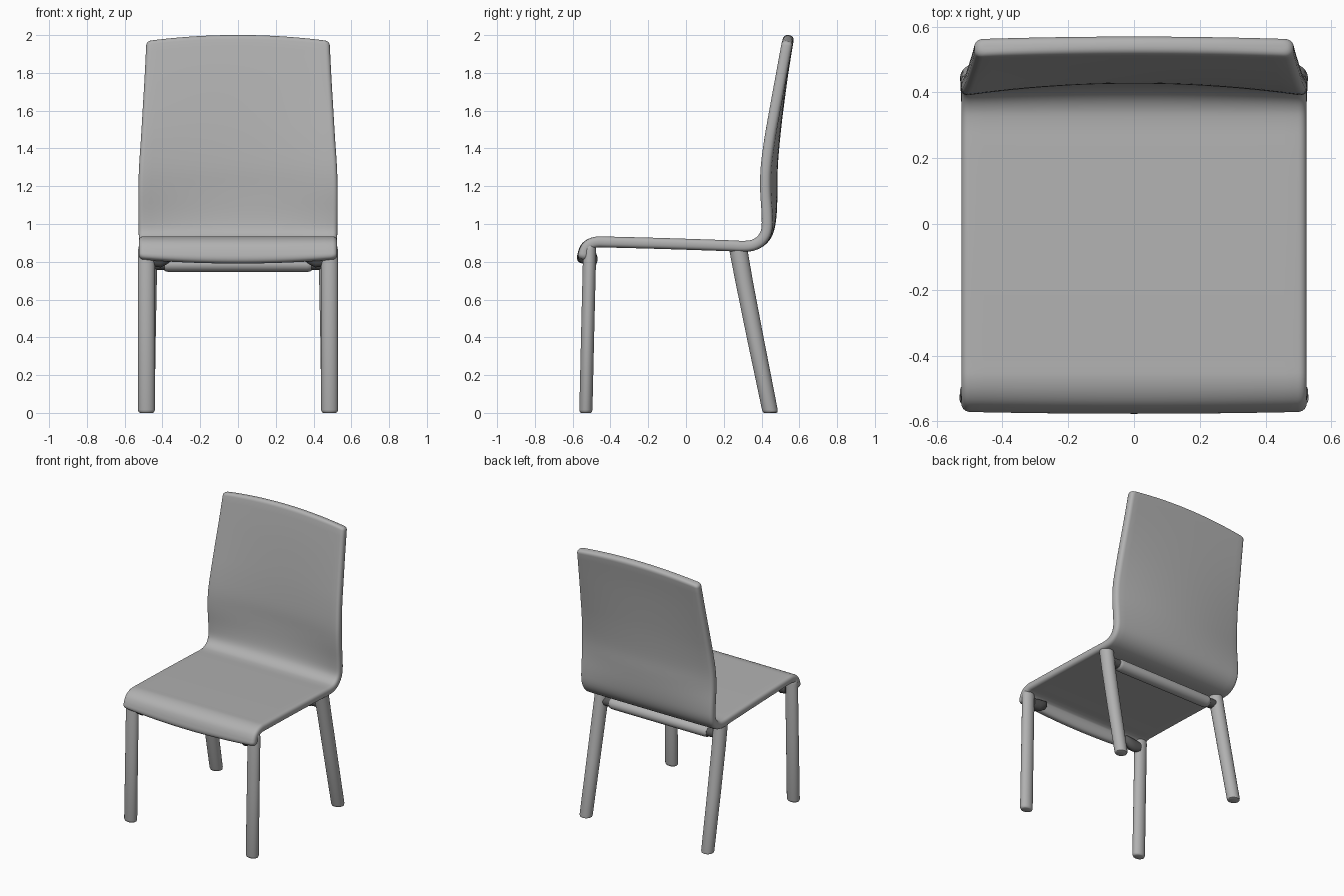
import bpy, bmesh, math
from mathutils import Vector

if "Cube" in bpy.data.objects:
    bpy.data.objects.remove(bpy.data.objects["Cube"])


def material(name, v):
    m = bpy.data.materials.new(name)
    m.diffuse_color = (v, v, v, 1)
    m.use_nodes = True
    m.node_tree.nodes["Principled BSDF"].inputs["Base Color"].default_value = m.diffuse_color
    return m


grey = material("satin grey", 0.44)
dark = material("dark grey", 0.10)


def loft(name, loops, mat=grey, angle=50):
    """Skin closed loops of points, cap both ends and shade smooth."""
    bm = bmesh.new()
    vs = [[bm.verts.new(p) for p in loop] for loop in loops]
    n = len(vs[0])
    for l0, l1 in zip(vs, vs[1:]):
        for k in range(n):
            bm.faces.new((l0[k], l0[(k + 1) % n], l1[(k + 1) % n], l1[k]))
    # ends are capped with strips of quads
    for l in (vs[0], vs[-1]):
        for k in range(n // 2 - 1):
            bm.faces.new((l[k], l[k + 1], l[n - 2 - k], l[n - 1 - k]))
    bmesh.ops.recalc_face_normals(bm, faces=bm.faces)
    me = bpy.data.meshes.new(name)
    bm.to_mesh(me)
    bm.free()
    me.materials.append(mat)
    ob = bpy.data.objects.new(name, me)
    bpy.context.collection.objects.link(ob)
    bpy.ops.object.select_all(action='DESELECT')
    ob.select_set(True)
    bpy.context.view_layer.objects.active = ob
    bpy.ops.object.shade_smooth_by_angle(angle=math.radians(angle))


def tube(name, rings, axis='z', mat=grey, n=24):
    """Loft of ellipses; each ring is centre x, y, z and two radii."""
    loops = []
    for x, y, z, ra, rb in rings:
        loop = []
        for k in range(n):
            a = 2 * math.pi * (k + 0.5) / n
            p, q = ra * math.cos(a), rb * math.sin(a)
            loop.append((x + p, y + q, z) if axis == 'z' else (x, y + p, z + q))
        loops.append(loop)
    loft(name, loops, mat)


def catmull(pts, steps):
    """Smooth a list of vectors of any length."""
    pts = [Vector(p) for p in pts]
    ext = [2 * pts[0] - pts[1]] + pts + [2 * pts[-1] - pts[-2]]
    out = []
    for i in range(1, len(ext) - 2):
        a, b, c, d = ext[i - 1:i + 3]
        for k in range(steps):
            t = k / steps
            out.append(0.5 * (2 * b + (c - a) * t + (2 * a - 5 * b + 4 * c - d) * t * t
                              + (3 * b - a - 3 * c + d) * t ** 3))
    return out + [pts[-1]]


# Bent one-piece shell: y, z at the side edge, half width, backward bow at the middle
profile = [
    (-0.542, 0.838, 0.525, -0.006), (-0.534, 0.862, 0.525, -0.005),
    (-0.516, 0.887, 0.525, -0.003), (-0.475, 0.904, 0.525, 0),
    (-0.400, 0.904, 0.525, 0), (-0.100, 0.896, 0.525, 0),
    (0.200, 0.886, 0.525, 0), (0.310, 0.882, 0.525, 0),
    (0.365, 0.892, 0.525, 0.002), (0.405, 0.922, 0.525, 0.006),
    (0.426, 0.970, 0.526, 0.012), (0.427, 1.050, 0.527, 0.024),
    (0.418, 1.180, 0.527, 0.038), (0.421, 1.300, 0.524, 0.036),
    (0.441, 1.450, 0.514, 0.028), (0.468, 1.600, 0.505, 0.018),
    (0.503, 1.800, 0.494, 0.010), (0.533, 1.974, 0.486, 0.008)]
T, R = 0.029, 0.026          # half thickness and edge rounding
rows = catmull(profile, 4)
tans = []
for i in range(len(rows)):
    d = rows[min(i + 1, len(rows) - 1)] - rows[max(i - 1, 0)]
    tans.append(Vector((d[0], d[1])).normalized())
# sections: y, z, half width, bow, tangent, half thickness
secs = [(*r, t, T) for r, t in zip(rows, tans)]


def end_rows(row, tan, sign):
    """Rounded end of the shell."""
    out = []
    for k in range(1, 6):
        a = k * math.pi / 10
        q = sign * R * math.sin(a)
        out.append((row[0] + tan.x * q, row[1] + tan.y * q, row[2] - R * (1 - math.cos(a)),
                    row[3], tan, T * max(math.cos(a), 0.05) ** 0.7))
    return out


secs = end_rows(rows[0], tans[0], -1)[::-1] + secs + end_rows(rows[-1], tans[-1], 1)
# half of the cross-section: inset from the side edge, share of thickness
edge = [(R * (1 - math.cos(a)), max(math.sin(a), 0.05) ** 0.7)
        for a in (k * math.pi / 10 for k in range(6))]
NX = 24
loops = []
for y, z, w, bow, tan, h in secs:
    flat = w - R
    side = [(-w + i, t) for i, t in edge]
    upper = side + [(-flat + 2 * flat * k / NX, 1) for k in range(1, NX)] \
        + [(-x, t) for x, t in side[::-1]]
    top = max(0, (z - 1.6) / 0.4)
    lip = max(0, min(1.5, (0.87 - z) / 0.05)) if y < -0.45 else 0
    loop = []
    for sign, pts in ((1, upper), (-1, upper[::-1])):
        for x, t in pts:
            s = x / w
            dz = -0.03 * top * s * s - 0.018 * lip * (1 - s * s)
            q = sign * t * h
            loop.append((x, y + bow * (1 - s * s) - tan.y * q, z + dz + tan.x * q))
    loops.append(loop)
loft("seat_and_back_shell", loops, angle=60)

for side, label in ((-1, "left"), (1, "right")):
    # Front legs, domed where they meet the seat edge
    x = 0.485 * side
    tube("front_leg_" + label, [
        (x, -0.530, 0, 0.034, 0.026), (x, -0.530, 0.004, 0.041, 0.032),
        (x, -0.530, 0.016, 0.046, 0.035), (x, -0.520, 0.45, 0.045, 0.035),
        (x, -0.510, 0.86, 0.045, 0.035), (x, -0.509, 0.885, 0.040, 0.031),
        (x, -0.508, 0.900, 0.028, 0.022), (x, -0.508, 0.906, 0.012, 0.010)])
    # Raked rear legs
    tube("rear_leg_" + label, [
        (x, 0.446, 0, 0.032, 0.031), (x, 0.446, 0.004, 0.041, 0.039),
        (x, 0.444, 0.016, 0.044, 0.042), (x * 0.99, 0.366, 0.40, 0.045, 0.045),
        (x * 0.98, 0.307, 0.70, 0.046, 0.047), (x * 0.97, 0.276, 0.87, 0.047, 0.049)])
    # Dark brackets under the seat, inside the front legs
    tube("front_bracket_" + label, [
        (0.46 * side, -0.500, 0.812, 0.030, 0.036), (0.41 * side, -0.500, 0.814, 0.032, 0.044),
        (0.38 * side, -0.500, 0.822, 0.030, 0.038), (0.35 * side, -0.500, 0.836, 0.022, 0.030),
        (0.34 * side, -0.500, 0.840, 0.012, 0.018)], 'x', dark)
    # Dark collars joining the crossbar to the rear legs
    tube("crossbar_collar_" + label, [
        (0.46 * side, 0.290, 0.787, 0.034, 0.032), (0.39 * side, 0.290, 0.787, 0.034, 0.032),
        (0.36 * side, 0.290, 0.787, 0.034, 0.032)], 'x', dark)

# Crossbar between the rear legs
half = [(0.388, 0.034), (0.382, 0.038), (0.365, 0.040)]
tube("rear_crossbar", [(-x, 0.290, 0.786, r * 1.1, r) for x, r in half]
     + [(x, 0.290, 0.786, r * 1.1, r) for x, r in reversed(half)], 'x')
